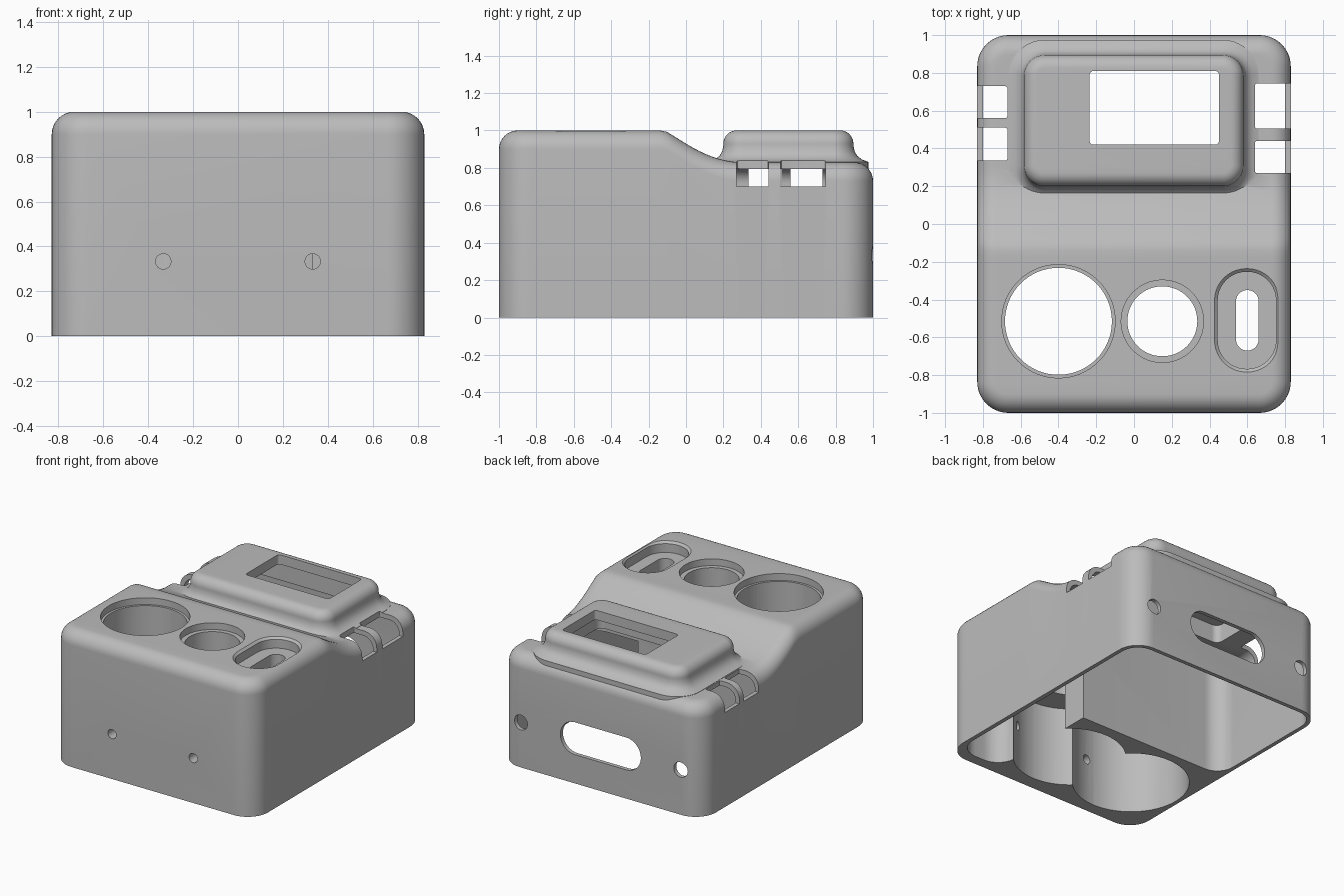
import bpy, bmesh, math
from mathutils import Matrix

if "Cube" in bpy.data.objects:
    bpy.data.objects.remove(bpy.data.objects["Cube"])

grey = bpy.data.materials.new("light_grey")
grey.diffuse_color = (0.5, 0.5, 0.5, 1)
grey.use_nodes = True
grey.node_tree.nodes["Principled BSDF"].inputs["Base Color"].default_value = grey.diffuse_color


def top_height(y):
    """Height of the lid: high at the front, sweeping down to the rear deck."""
    t = min(max((y + 0.12) / 0.42, 0), 1) ** 0.65
    return 1 - 0.17 * t * t * (3 - 2 * t)


def solid(name, x0, x1, y0, y1, r, layers, side=1, seg=10, matrix=None):
    """Stack of rounded rectangles; each layer is (inset, height or height(y))."""
    cx, hx = (x0 + x1) / 2, (x1 - x0) / 2
    bm = bmesh.new()
    rings = []
    for inset, z in layers:
        a, b, c = hx - inset, y0 + inset, y1 - inset
        q = max(min(r - inset, a, (c - b) / 2), 0.004)
        q = min(q, a - 0.0005, (c - b) / 2 - 0.0005)
        half = []
        for i in range(seg + 1):
            t = math.pi / 2 * i / seg
            half.append((a - q + q * math.sin(t), b + q - q * math.cos(t)))
        for i in range(1, side):
            half.append((a, b + q + (c - b - 2 * q) * i / side))
        for i in range(seg + 1):
            t = math.pi / 2 * i / seg
            half.append((a - q + q * math.cos(t), c - q + q * math.sin(t)))
        pts = half + [(-x, y) for x, y in reversed(half)]
        rings.append([bm.verts.new((cx + x, y, z(y) if callable(z) else z))
                      for x, y in pts])
    n = len(rings[0])
    for lo, hi in zip(rings, rings[1:]):
        for i in range(n):
            j = (i + 1) % n
            bm.faces.new((lo[i], lo[j], hi[j], hi[i]))
    for ring in (rings[0], rings[-1]):
        for i in range(n // 2 - 1):
            bm.faces.new((ring[i], ring[i + 1], ring[n - 2 - i], ring[n - 1 - i]))
    if matrix:
        bm.transform(matrix)
    bmesh.ops.recalc_face_normals(bm, faces=bm.faces)
    me = bpy.data.meshes.new(name)
    bm.to_mesh(me)
    bm.free()
    me.materials.append(grey)
    ob = bpy.data.objects.new(name, me)
    bpy.context.collection.objects.link(ob)
    return ob


def combine(target, tool, operation='DIFFERENCE'):
    mod = target.modifiers.new("combine", 'BOOLEAN')
    mod.operation, mod.solver, mod.object = operation, 'EXACT', tool
    bpy.context.view_layer.objects.active = target
    bpy.ops.object.modifier_apply(modifier=mod.name)
    bpy.data.objects.remove(tool)


def rounded_top(radius, drop):
    """Layers rolling over the lid edge, following the lid height."""
    out = []
    for i in range(9):
        t = math.pi / 2 * i / 8
        d = drop + radius * (1 - math.sin(t))
        out.append((radius * (1 - math.cos(t)), lambda y, d=d: top_height(y) - d))
    return out


def cut(x0, x1, y0, y1, r, z0, z1, seg=10):
    combine(case, solid("cutter", x0, x1, y0, y1, r, [(0, z0), (0, z1)], seg=seg))


def bore(x, y, r, z0, z1):
    cut(x - r, x + r, y - r, y + r, r, z0, z1, seg=16)


# Case shell
case = solid("case", -0.83, 0.83, -1, 1, 0.165,
             [(0, 0)] + rounded_top(0.1, 0), side=48)

# Raised display housing with a flared foot and rounded rim
foot = [(-0.08, 0.78), (-0.08, 0.832), (-0.045, 0.845), (-0.02, 0.865),
        (-0.006, 0.89), (0, 0.92)]
rim = [(0.07 * (1 - math.cos(math.pi * i / 16)),
        0.93 + 0.07 * math.sin(math.pi * i / 16)) for i in range(9)]
combine(case, solid("display_housing", -0.583, 0.58, 0.2, 0.895, 0.11, foot + rim), 'UNION')

# Rear cavity, open at the bottom
combine(case, solid("cavity", -0.8, 0.8, -0.04, 0.97, 0.135,
                    [(0, -0.1)] + rounded_top(0.08, 0.035), side=40))

# Display interior and window
cut(-0.52, 0.52, 0.27, 0.84, 0.05, 0.7, 0.93)
cut(-0.235, 0.45, 0.42, 0.81, 0.02, 0.8, 1.1, seg=4)

# Pockets under the three front openings
bore(-0.4, -0.51, 0.4, -0.1, 0.6)
bore(0.15, -0.51, 0.385, -0.1, 0.6)
cut(0.42, 0.798, -0.92, 0.2, 0.15, -0.1, 0.6)

# Two round openings with seats, and the slotted recess
for x, r, seat in ((-0.4, 0.283, 0.3), (0.15, 0.185, 0.218)):
    bore(x, -0.515, seat, 0.95, 1.1)
    bore(x, -0.515, r, 0.5, 1.1)
combine(case, solid("slot_recess", 0.425, 0.77, -0.785, -0.235, 0.17,
                    [(0.018, 0.92), (0.018, 0.985), (0, 1.001), (0, 1.1)]))
cut(0.54, 0.66, -0.67, -0.35, 0.06, 0.5, 1.1)

# Side notches through the deck edge
for x0, x1, y0, y1 in ((0.64, 0.9, 0.27, 0.44), (0.64, 0.9, 0.505, 0.745),
                       (-0.9, -0.67, 0.335, 0.51), (-0.9, -0.67, 0.56, 0.73)):
    cut(x0, x1, y0, y1, 0.012, 0.7, 1.0, seg=3)

# Front screw holes, rear screw holes and rear cable slot
for x, half, r, y in ((-0.333, 0.034, 0.034, -0.95), (0.333, 0.034, 0.034, -0.95),
                      (-0.655, 0.055, 0.055, 0.98), (0.655, 0.055, 0.055, 0.98),
                      (0, 0.33, 0.12, 0.98)):
    turn = Matrix.Translation((x, y, 0.333)) @ Matrix.Rotation(math.pi / 2, 4, 'X')
    combine(case, solid("cutter", -half, half, -r, r, r,
                        [(0, -0.1), (0, 0.1)], matrix=turn))

# Smooth curves, sharp edges
bpy.ops.object.select_all(action='DESELECT')
case.select_set(True)
bpy.context.view_layer.objects.active = case
bpy.ops.object.shade_smooth_by_angle(angle=math.radians(30))
